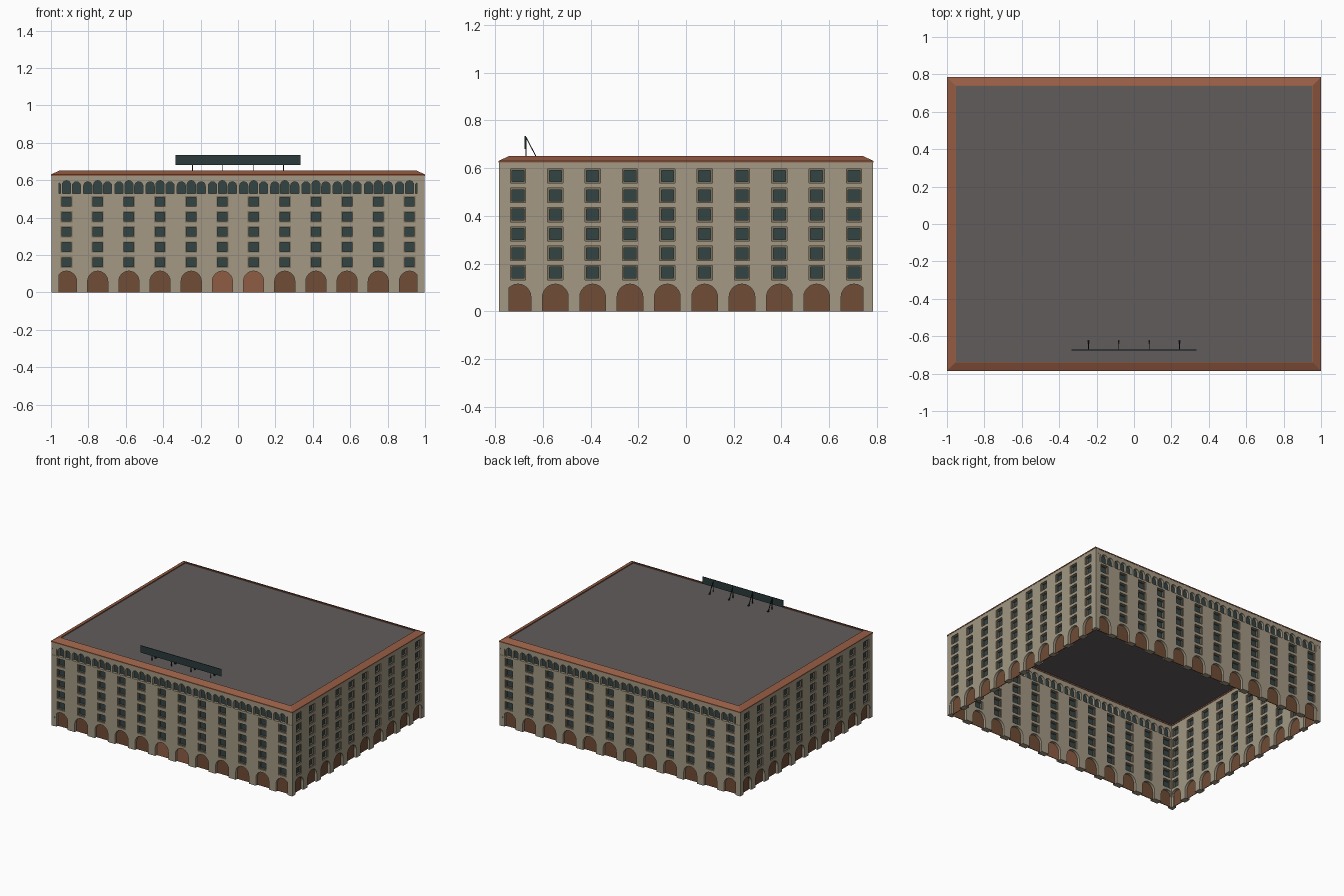
import bpy, bmesh, math
from mathutils import Matrix, Vector

if "Cube" in bpy.data.objects:
    bpy.data.objects.remove(bpy.data.objects["Cube"])

HX, HY = 0.998, 0.783      # outer half sizes of the walls
T = 0.042                  # wall thickness
TOP = 0.625                # wall top


def material(name, rgb):
    m = bpy.data.materials.new(name)
    lin = [((c / 255 + 0.055) / 1.055) ** 2.4 for c in rgb]
    m.diffuse_color = (*lin, 1)
    m.use_nodes = True
    m.node_tree.nodes["Principled BSDF"].inputs["Base Color"].default_value = m.diffuse_color
    return m


STONE = material("stone", (163, 153, 132))
TRIM = material("window_trim", (124, 114, 95))
GLASS = material("dark_glass", (52, 67, 68))
DOOR = material("brown_door", (112, 76, 53))
ENTRY = material("light_door", (143, 92, 67))
TILE = material("roof_tile", (150, 93, 68))
ROOF = material("grey_roof", (97, 92, 92))
BOARD = material("sign_board", (43, 58, 60))
METAL = material("dark_metal", (30, 32, 33))


def add_mesh(name, mesh, mat):
    mesh.materials.clear()
    mesh.materials.append(mat)
    ob = bpy.data.objects.new(name, mesh)
    bpy.context.collection.objects.link(ob)
    return ob


def slab(name, loops, depth, matrix, mat):
    """Flat plate from outlines; loops inside other loops become holes."""
    cu = bpy.data.curves.new(name, 'CURVE')
    cu.dimensions, cu.fill_mode, cu.extrude = '2D', 'BOTH', depth / 2
    for pts in loops:
        s = cu.splines.new('POLY')
        s.points.add(len(pts) - 1)
        for p, (u, v) in zip(s.points, pts):
            p.co = (u, v, 0, 1)
        s.use_cyclic_u = True
    tmp = bpy.data.objects.new(name + "_outline", cu)
    bpy.context.collection.objects.link(tmp)
    dg = bpy.context.evaluated_depsgraph_get()
    mesh = bpy.data.meshes.new_from_object(tmp.evaluated_get(dg))
    bpy.data.objects.remove(tmp)
    bm = bmesh.new()
    bm.from_mesh(mesh)
    bmesh.ops.remove_doubles(bm, verts=bm.verts, dist=1e-5)
    bmesh.ops.recalc_face_normals(bm, faces=bm.faces)
    bm.to_mesh(mesh)
    bm.free()
    mesh.transform(matrix)
    for p in mesh.polygons:
        p.use_smooth = False
    return add_mesh(name, mesh, mat)


def rect(u, v, w, h):
    return [(u - w/2, v - h/2), (u + w/2, v - h/2), (u + w/2, v + h/2), (u - w/2, v + h/2)]


def arch(u, z0, w, h, n=12):
    """Round-topped opening, listed from left foot over the top to right foot."""
    r = w / 2
    curve = [(u - r * math.cos(math.pi * i / n), z0 + h - r + r * math.sin(math.pi * i / n))
             for i in range(n + 1)]
    return [(u - r, z0)] + curve + [(u + r, z0)]


def facade(side, half, dist, angle, bays, step, rows, arcade, entry):
    # frame of the wall: u along it, v up, centred in its thickness
    mat = (Matrix.Rotation(angle, 4, 'Z') @ Matrix.Translation((0, -dist + T/2, 0))
           @ Matrix.Rotation(math.pi / 2, 4, 'X'))
    us = [(i - (bays - 1) / 2) * step for i in range(bays)]
    doors = [arch(u, 0, 0.108, 0.114) for u in us]
    openings = [rect(u, z, 0.064, 0.06) for u in us for z in rows]
    panes = [rect(u, z, 0.05, 0.046) for u in us for z in rows]
    top = []
    if arcade:   # groups of three arched windows, the middle one taller
        top = [arch(u + k * 0.053, 0.53, 0.044, 0.068 - 0.006 * abs(k), 8)
               for u in us for k in (-1, 0, 1)]
    outline = [(-half, 0)] + [p for d in doors for p in d] + [(half, 0), (half, TOP), (-half, TOP)]
    slab(side + "_wall", [outline] + openings + top, T, mat, STONE)
    slab(side + "_window_frames", openings + panes, 0.028, mat, TRIM)
    slab(side + "_window_glass", panes + top, 0.004, mat, GLASS)
    light = [d for i, d in enumerate(doors) if entry and i in (5, 6)]
    slab(side + "_doors", [d for d in doors if d not in light], 0.004, mat, DOOR)
    if light:
        slab(side + "_entry_doors", light, 0.004, mat, ENTRY)


# Long and short walls
LONG = [0.162 + 0.081 * i for i in range(5)]
SHORT = [0.162 + 0.081 * i for i in range(6)]
for side, ang in (("front", 0), ("back", math.pi)):
    facade(side, HX - 0.002, HY, ang, 12, 0.1667, LONG, True, side == "front")
for side, ang in (("right", math.pi / 2), ("left", -math.pi / 2)):
    facade(side, HY - 0.002, HX, ang, 10, 0.1565, SHORT, False, False)

# Tiled cornice: sloped profile swept round the rectangle (inset, height)
profile = [(0.0, 0.623), (0.0, 0.631), (0.044, 0.651), (0.047, 0.651), (0.047, 0.623)]
bm = bmesh.new()
rings = []
for sx, sy in ((-1, -1), (1, -1), (1, 1), (-1, 1)):
    rings.append([bm.verts.new((sx * (1 - d), sy * (0.785 - d), z)) for d, z in profile])
for i in range(4):
    a, b = rings[i], rings[(i + 1) % 4]
    for j in range(len(profile)):
        k = (j + 1) % len(profile)
        bm.faces.new((a[j], b[j], b[k], a[k]))
bmesh.ops.recalc_face_normals(bm, faces=bm.faces)
me = bpy.data.meshes.new("cornice")
bm.to_mesh(me)
bm.free()
add_mesh("cornice", me, TILE)


def box(name, size, loc, mat, rot=None):
    bm = bmesh.new()
    bmesh.ops.create_cube(bm, size=1)
    m = Matrix.Translation(loc) @ (rot or Matrix()) @ Matrix.Diagonal((*size, 1))
    bmesh.ops.transform(bm, matrix=m, verts=bm.verts)
    me = bpy.data.meshes.new(name)
    bm.to_mesh(me)
    bm.free()
    return add_mesh(name, me, mat)


# Flat roof just below the cornice edge
box("flat_roof", (1.91, 1.48, 0.012), (0, 0, 0.638), ROOF)

# Roof sign: blank board on posts with slanted braces
box("sign_board", (0.67, 0.005, 0.053), (0, -0.674, 0.7075), BOARD)
for x in (-0.243, -0.081, 0.081, 0.243):
    box("sign_post", (0.004, 0.004, 0.09), (x, -0.67, 0.685), METAL)
    a, b = Vector((x, -0.67, 0.728)), Vector((x, -0.626, 0.644))
    rot = (b - a).to_track_quat('Z', 'Y').to_matrix().to_4x4()
    box("sign_brace", (0.004, 0.004, (b - a).length), (a + b) / 2, METAL, rot)
    box("brace_foot", (0.009, 0.012, 0.006), (x, -0.626, 0.646), METAL)
